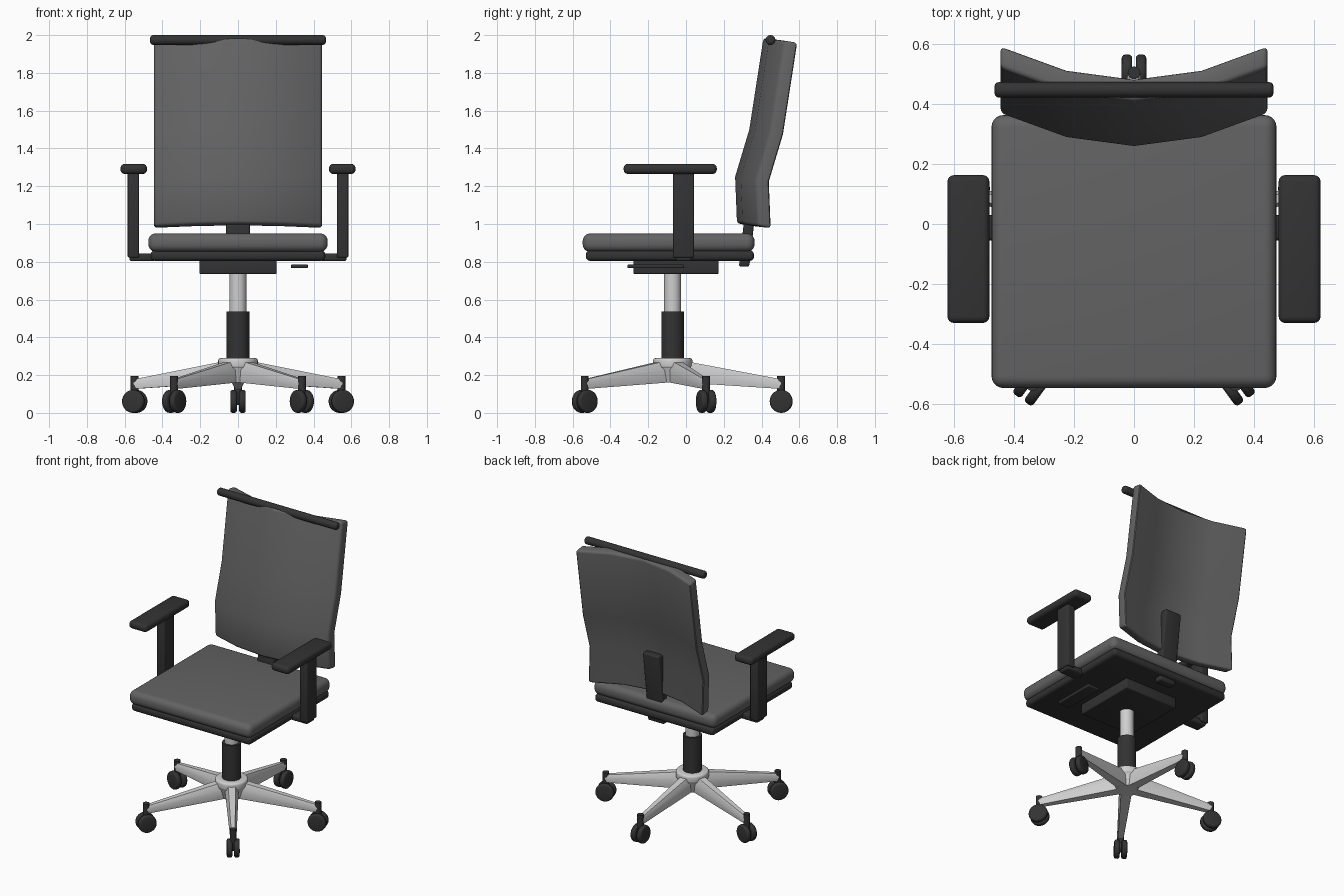
import bpy, bmesh
from math import radians, cos, sin
from mathutils import Matrix, Vector

if "Cube" in bpy.data.objects:
    bpy.data.objects.remove(bpy.data.objects["Cube"])


def material(name, value, rough, metal=0.0):
    m = bpy.data.materials.new(name)
    m.use_nodes = True
    color = (value, value, value, 1)
    m.diffuse_color = color
    node = next(n for n in m.node_tree.nodes if n.type == 'BSDF_PRINCIPLED')
    node.inputs["Base Color"].default_value = color
    node.inputs["Roughness"].default_value = rough
    node.inputs["Metallic"].default_value = metal
    return m


fabric = material("grey fabric", 0.125, 0.9)
plastic = material("black plastic", 0.033, 0.5)
silver = material("silver metal", 0.62, 0.4)


def finish(bm, name, mat, bevel=0.0, segs=3):
    """Round the sharp edges, then turn the mesh into a shaded object."""
    bmesh.ops.recalc_face_normals(bm, faces=bm.faces)
    if bevel:
        sharp = [e for e in bm.edges if e.calc_face_angle(0) > radians(50)]
        bmesh.ops.bevel(bm, geom=sharp, offset=bevel, segments=segs,
                        profile=0.5, affect='EDGES', clamp_overlap=True)
    mesh = bpy.data.meshes.new(name)
    bm.to_mesh(mesh)
    bm.free()
    mesh.materials.append(mat)
    ob = bpy.data.objects.new(name, mesh)
    bpy.context.collection.objects.link(ob)
    bpy.ops.object.select_all(action='DESELECT')
    ob.select_set(True)
    bpy.context.view_layer.objects.active = ob
    bpy.ops.object.shade_smooth_by_angle(angle=radians(35))
    return ob


def box(name, x, y, z, mat, bevel=0.0, segs=3):
    """Box from (min, max) ranges on each axis."""
    bm = bmesh.new()
    bmesh.ops.create_cube(bm, size=1)
    for v in bm.verts:
        v.co = [r[0] if c < 0 else r[1] for c, r in zip(v.co, (x, y, z))]
    return finish(bm, name, mat, bevel, segs)


def rod(name, a, b, r1, mat, r2=None, bevel=0.0, sides=32):
    """Cylinder or cone running from a to b."""
    a, b = Vector(a), Vector(b)
    bm = bmesh.new()
    turn = Vector((0, 0, 1)).rotation_difference(b - a).to_matrix().to_4x4()
    bmesh.ops.create_cone(bm, cap_ends=True, segments=sides, radius1=r1,
                          radius2=r1 if r2 is None else r2, depth=(b - a).length,
                          matrix=Matrix.Translation((a + b) / 2) @ turn)
    return finish(bm, name, mat, bevel)


def loft(name, rings, mat, bevel=0.0):
    """Closed solid through matching rings of points."""
    bm = bmesh.new()
    rings = [[bm.verts.new(p) for p in ring] for ring in rings]
    n = len(rings[0])
    for r, s in zip(rings, rings[1:]):
        for i in range(n):
            bm.faces.new((r[i], r[(i + 1) % n], s[(i + 1) % n], s[i]))
    bm.faces.new(rings[0])
    bm.faces.new(rings[-1])
    return finish(bm, name, mat, bevel)


# Seat
box("seat_cushion", (-.475, .475), (-.547, .363), (.853, .95), fabric, .04, 5)
box("seat_pan", (-.462, .462), (-.53, .36), (.805, .86), plastic, .022, 4)
box("tilt_mechanism", (-.205, .205), (-.278, .172), (.735, .815), plastic, .008)
box("height_lever", (.28, .37), (-.31, -.01), (.766, .786), plastic, .006)

# Backrest: a lumbar profile swept over a plan that curves backwards at the sides
profile = [(.27, 1.003), (.26, 1.25), (.335, 1.5), (.41, 1.985)]
plan = [(-.445, .11, -.014), (-.225, .03, -.004), (0, 0, 0),
        (.225, .03, -.004), (.445, .11, -.014)]
bm = bmesh.new()
grid = [[bm.verts.new((x, y + dy, z + dz)) for x, dy, dz in plan] for y, z in profile]
for low, high in zip(grid, grid[1:]):
    for i in range(len(plan) - 1):
        bm.faces.new((low[i], low[i + 1], high[i + 1], high[i]))
back = bmesh.ops.extrude_face_region(bm, geom=bm.faces[:])["geom"]
bmesh.ops.translate(bm, vec=(0, .073, -.012),
                    verts=[g for g in back if isinstance(g, bmesh.types.BMVert)])
finish(bm, "backrest", fabric, .016)

# Upright that carries the backrest, and the bar along its top
post = [(.28, .775), (.305, 1.0), (.34, 1.27)]
loft("back_post", [[(-.063, y, z), (.063, y, z), (.063, y + .055, z), (-.063, y + .055, z)]
                   for y, z in post], plastic, .01)
rod("top_bar", (-.465, .447, 1.974), (.465, .447, 1.974), .026, plastic, bevel=.015)

# Armrests
for s, side in ((1, "left"), (-1, "right")):
    def span(a, b):
        return tuple(sorted((s * a, s * b)))
    box(side + "_arm_pad", span(.482, .622), (-.33, .163), (1.265, 1.318), plastic, .022, 4)
    box(side + "_arm_post", span(.524, .584), (-.068, .042), (.822, 1.28), plastic, .008)
    box(side + "_arm_bracket", span(.44, .575), (-.055, .03), (.803, .845), plastic, .012)

# Gas column and hub
CY = -.071
rod("column_sleeve", (0, CY, .27), (0, CY, .537), .06, plastic)
rod("column_piston", (0, CY, .53), (0, CY, .74), .045, silver)
rod("base_hub", (0, CY, .235), (0, CY, .29), .105, silver, bevel=.014)
rod("hub_underside", (0, CY, .16), (0, CY, .24), .07, silver, r2=.1)

# Five legs with twin-wheel casters
for k in range(5):
    ang = radians(90 + 72 * k)
    out = Vector((cos(ang), sin(ang), 0))
    across = Vector((-sin(ang), cos(ang), 0))
    centre = Vector((0, CY, 0))

    def at(r, t, z):
        return centre + out * r + across * t + Vector((0, 0, z))

    rings = []
    for r, w, low, high in ((.02, .046, .163, .283), (.575, .022, .127, .178)):
        mid = low + .6 * (high - low)
        rings.append([at(r, -.75 * w, low), at(r, .75 * w, low), at(r, w, mid),
                      at(r, .55 * w, high), at(r, -.55 * w, high), at(r, -w, mid)])
    tag = str(k + 1)
    loft("base_leg_" + tag, rings, silver)
    rod("caster_stem_" + tag, at(.575, 0, .06), at(.575, 0, .195), .021, plastic, sides=20)
    rod("caster_axle_" + tag, at(.575, -.02, .062), at(.575, .02, .062), .02, plastic, sides=16)
    for t in (-1, 1):
        rod("caster_wheel_" + tag + ("a" if t < 0 else "b"), at(.575, t * .006, .061),
            at(.575, t * .041, .061), .061, plastic, bevel=.012)
